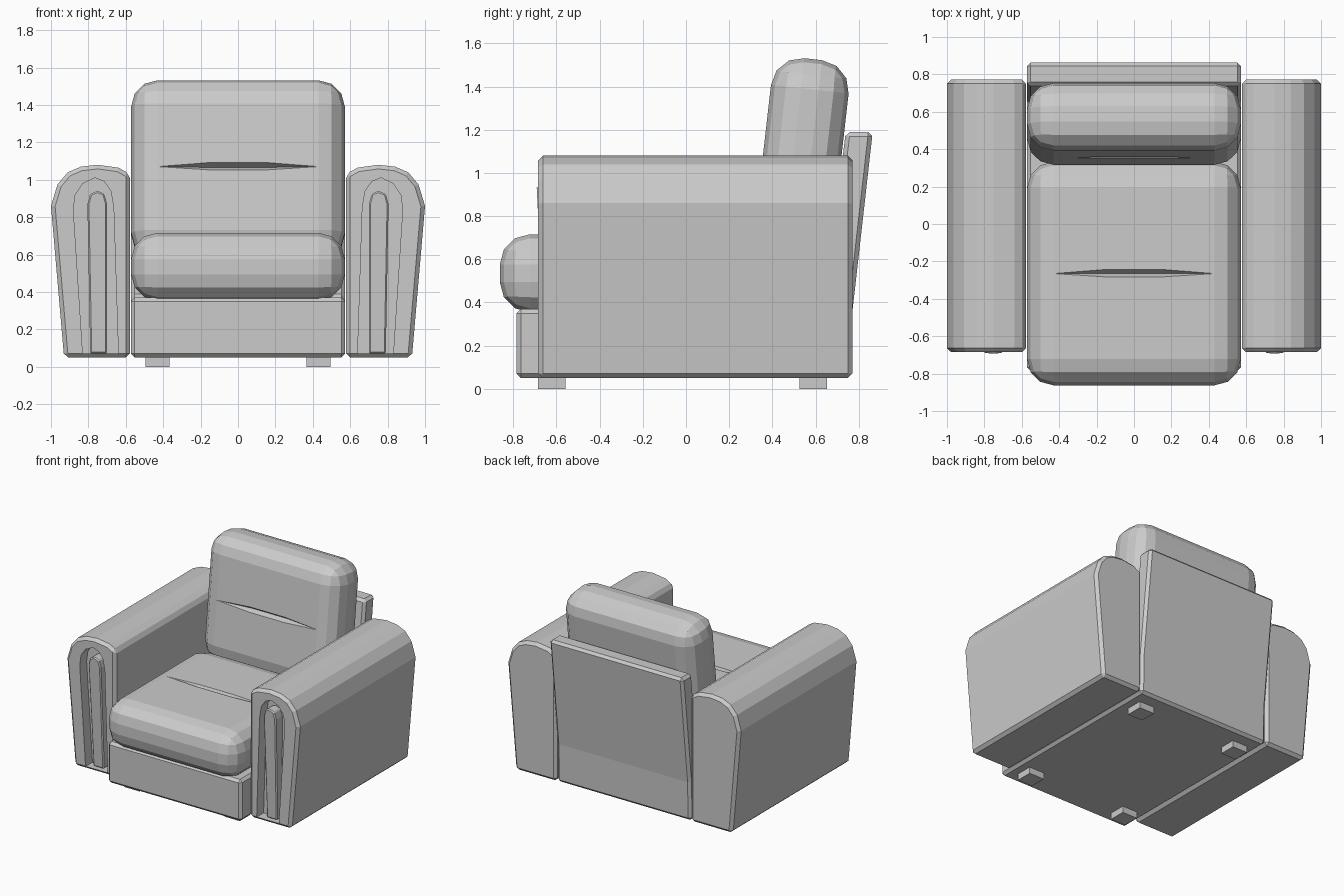
import bpy, bmesh
from math import radians
from mathutils import Vector

cube = bpy.data.objects.get("Cube")
if cube:
    bpy.data.objects.remove(cube)

GREY = (0.6, 0.6, 0.6, 1)
upholstery = bpy.data.materials.new("grey_upholstery")
upholstery.use_nodes = True
upholstery.diffuse_color = GREY
upholstery.node_tree.nodes["Principled BSDF"].inputs["Base Color"].default_value = GREY


def finish(name, bm):
    """Turn a bmesh into a named, coloured object."""
    bmesh.ops.recalc_face_normals(bm, faces=bm.faces)
    mesh = bpy.data.meshes.new(name)
    bm.to_mesh(mesh)
    bm.free()
    mesh.materials.append(upholstery)
    ob = bpy.data.objects.new(name, mesh)
    bpy.context.collection.objects.link(ob)
    return ob


def prism(name, outline, place, depth):
    """Extrude an outline; place maps a 2D point to 3D."""
    bm = bmesh.new()
    face = bm.faces.new([bm.verts.new(place(*p)) for p in outline])
    out = bmesh.ops.extrude_face_region(bm, geom=[face])["geom"]
    verts = [v for v in out if isinstance(v, bmesh.types.BMVert)]
    bmesh.ops.translate(bm, verts=verts, vec=depth)
    return finish(name, bm)


def box(name, size, centre):
    bm = bmesh.new()
    bmesh.ops.create_cube(bm, size=1)
    bmesh.ops.scale(bm, verts=bm.verts, vec=size)
    ob = finish(name, bm)
    ob.location = centre
    return ob


def apply(ob, kind, **settings):
    mod = ob.modifiers.new(kind.title(), kind)
    for key, value in settings.items():
        setattr(mod, key, value)
    bpy.context.view_layer.objects.active = ob
    bpy.ops.object.modifier_apply(modifier=mod.name)


def bevel(ob, width, segments=1):
    apply(ob, 'BEVEL', width=width, segments=segments,
          limit_method='ANGLE', angle_limit=radians(35))


def carve(ob, cutter):
    cutter.hide_render = True
    bpy.context.view_layer.update()
    apply(ob, 'BOOLEAN', operation='DIFFERENCE', solver='EXACT', object=cutter)
    bpy.data.objects.remove(cutter)


def mirror(ob):
    apply(ob, 'MIRROR', use_axis=(True, False, False))


# Arms: tapered slab with a rounded top
arm_outline = [(.577, .05), (.577, 1.03), (.64, 1.065), (.75, 1.08), (.84, 1.07),
               (.91, 1.04), (.965, .975), (1, .86), (.93, .05)]
arms = prism("arms", arm_outline, lambda x, z: (x, -.685, z), (0, 1.457, 0))
bevel(arms, .022)

# Hairpin recess with sloping walls in the front of each arm
groove_outline = [(.64, .07), (.665, .85), (.68, .94), (.715, .99), (.765, 1.01),
                  (.83, .98), (.87, .92), (.88, .84), (.83, .07)]
bm = bmesh.new()
rim = [bm.verts.new((x, -.69, z)) for x, z in groove_outline]
floor = bm.faces.new(rim)
bmesh.ops.inset_region(bm, faces=[floor], thickness=.038, use_boundary=True)
bmesh.ops.translate(bm, verts=floor.verts, vec=(0, .09, 0))
bm.faces.new(rim)
carve(arms, finish("groove_cutter", bm))
mirror(arms)

# Narrow panel standing in each recess
tongue_outline = [(.70, .07), (.70, .87), (.715, .925), (.75, .94),
                  (.79, .925), (.805, .87), (.79, .07)]
tongues = prism("arm_front_panels", tongue_outline,
                lambda x, z: (x, -.645 - .05 * z, z), (0, .09, 0))
bevel(tongues, .008)
mirror(tongues)

# Seat base and leaning back in one side profile
frame_outline = [(-.785, .05), (-.785, .37), (.64, .37), (.74, 1.19),
                 (.865, 1.19), (.77, .35), (.765, .05)]
frame = prism("base_and_back", frame_outline, lambda y, z: (-.573, y, z), (1.146, 0, 0))
bevel(frame, .02)


def cushion(name, length, centre, tilt):
    """Plump cushion with a lens-shaped crease across the middle."""
    thick = .362
    ob = box(name, (1.142, length, thick), (0, 0, 0))
    bevel(ob, .14, 3)
    bm = bmesh.new()
    top = thick / 2
    lens = [(-.43, 0), (-.15, .022), (.15, .022), (.43, 0), (.15, -.018), (-.15, -.018)]
    for x, y in lens:
        for z in (top, top + .02):
            bm.verts.new((x, y, z))
    for x in (-.15, .15):
        bm.verts.new((x, 0, top - .04))
    bmesh.ops.convex_hull(bm, input=bm.verts)
    carve(ob, finish("crease_cutter", bm))
    ob.location = centre
    ob.rotation_euler.x = tilt
    return ob


# Cushions
cushion("seat_cushion", 1.195, Vector((0, -.265, .535)), 0)
cushion("back_cushion", .96, Vector((0, .535, 1.05)), radians(83.5))

# Feet
for side, x in (("left", .43), ("right", -.43)):
    for end, y in (("front", -.622), ("back", .59)):
        box(f"{end}_{side}_foot", (.13, .128, .06), (x, y, .03))
